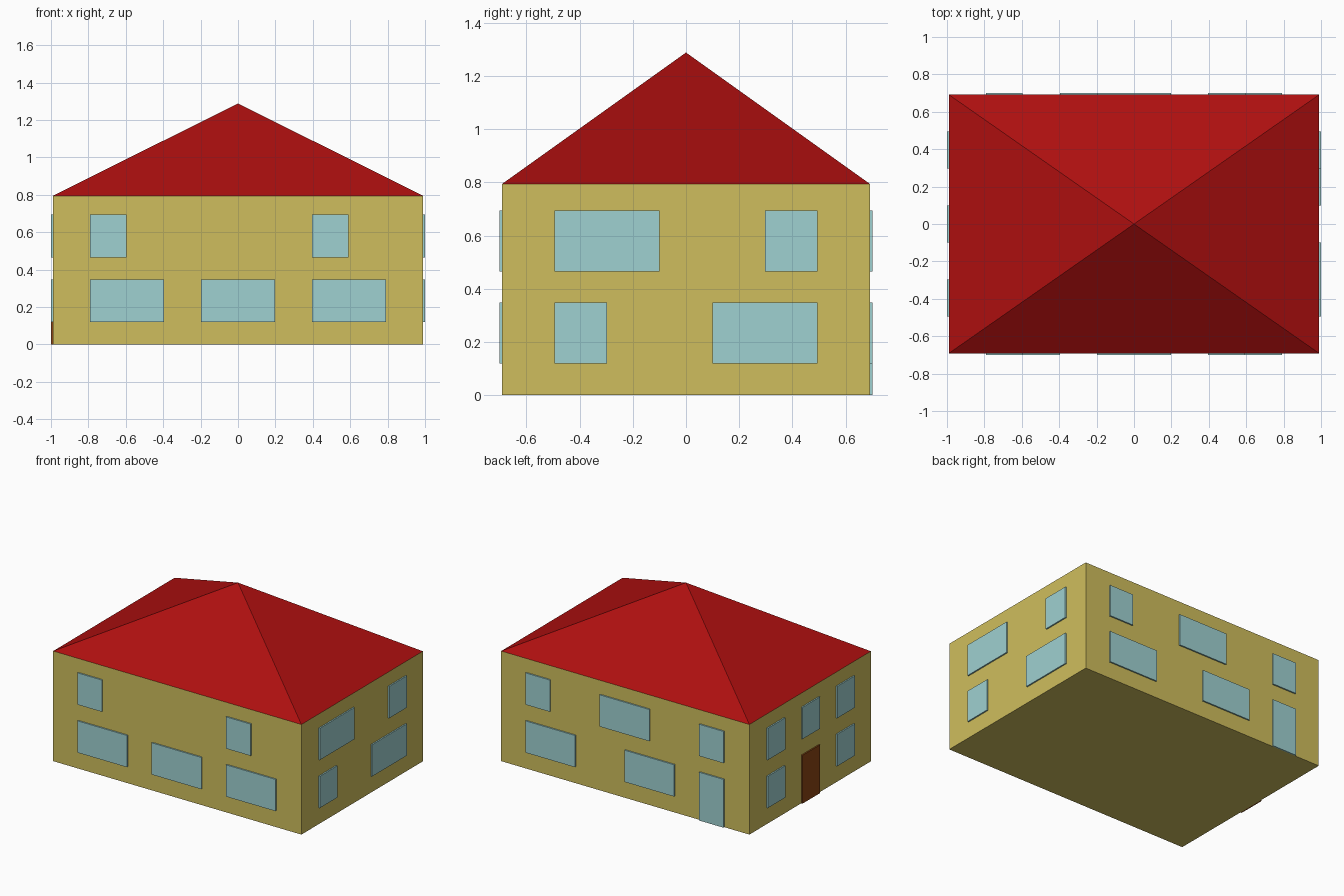
import bpy, bmesh

if "Cube" in bpy.data.objects:
    bpy.data.objects.remove(bpy.data.objects["Cube"])

W, D, H, APEX = 0.9901, 0.6915, 0.794, 1.288   # half width, half depth, eaves, roof tip
T = 0.0099                                     # plate thickness


def material(name, rgb):
    lin = [((c / 255 + 0.055) / 1.055) ** 2.4 if c > 10 else c / 255 / 12.92 for c in rgb]
    m = bpy.data.materials.new(name)
    m.diffuse_color = (*lin, 1)
    m.use_nodes = True
    m.node_tree.nodes["Principled BSDF"].inputs["Base Color"].default_value = m.diffuse_color
    return m


yellow = material("wall_yellow", (207, 190, 93))
red = material("roof_red", (174, 15, 15))
blue = material("window_blue", (159, 209, 209))
brown = material("door_brown", (139, 69, 19))


def finish(name, bm, mat):
    bmesh.ops.recalc_face_normals(bm, faces=bm.faces)
    me = bpy.data.meshes.new(name)
    bm.to_mesh(me)
    bm.free()
    me.materials.append(mat)
    bpy.context.collection.objects.link(bpy.data.objects.new(name, me))


def box(name, lo, hi, mat):
    bm = bmesh.new()
    bmesh.ops.create_cube(bm, size=1)
    for v in bm.verts:
        v.co = [hi[i] if v.co[i] > 0 else lo[i] for i in range(3)]
    finish(name, bm, mat)


def plate(name, side, a, b, z0, z1, mat):
    """Thin plate on a wall; a..b runs along x (front/back) or y (left/right)."""
    wall = {"front": -D, "back": D, "left": -W, "right": W}[side]
    lo_n, hi_n = sorted((wall, wall + (T if wall > 0 else -T)))
    if side in ("front", "back"):
        box(name, (a, lo_n, z0), (b, hi_n, z1), mat)
    else:
        box(name, (lo_n, a, z0), (hi_n, b, z1), mat)


# Walls
box("walls", (-W, -D, 0), (W, D, H), yellow)

# Pyramid roof
bm = bmesh.new()
base = [bm.verts.new((x, y, H)) for x, y in ((-W, -D), (W, -D), (W, D), (-W, D))]
tip = bm.verts.new((0, 0, APEX))
bm.faces.new(base[::-1])
for i in range(4):
    bm.faces.new((base[i], base[(i + 1) % 4], tip))
finish("roof", bm, red)

# Windows: spans along each wall, per floor
LOWER, UPPER = (0.119, 0.348), (0.465, 0.694)
windows = {
    "front": {UPPER: [(-.79, -.595), (.395, .592)],
              LOWER: [(-.79, -.395), (-.198, .198), (.395, .79)]},
    "right": {UPPER: [(-.495, -.1), (.297, .495)],
              LOWER: [(-.495, -.297), (.1, .495)]},
    "back": {UPPER: [(-.79, -.595), (-.198, .198), (.595, .79)],
             LOWER: [(-.395, 0), (.395, .79)]},
    "left": {UPPER: [(-.495, -.297), (-.1, .1), (.297, .495)],
             LOWER: [(-.495, -.297), (.297, .495)]},
}
for side, floors in windows.items():
    for (z0, z1), spans in floors.items():
        for a, b in spans:
            plate(side + "_window", side, a, b, z0, z1, blue)

# Doors
plate("front_door", "left", -.1, .1, 0, LOWER[1], brown)
plate("glass_back_door", "back", -.79, -.595, 0, LOWER[1], blue)
